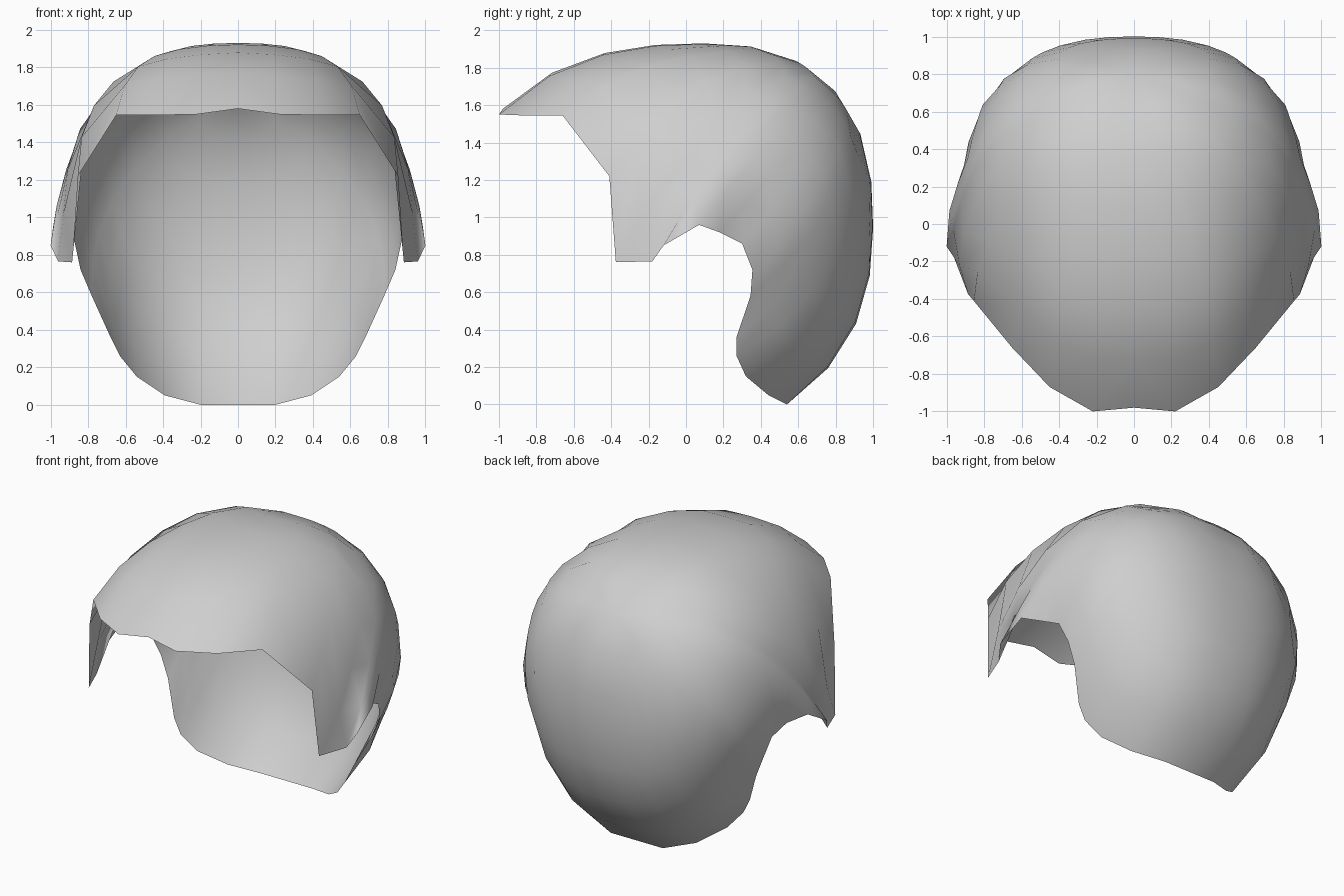
import bpy
import bmesh
from math import sin, cos, atan2, pi
from mathutils import Vector

cube = bpy.data.objects.get("Cube")
if cube:
    bpy.data.objects.remove(cube)

CENTRE = Vector((0, 0.1, 0.98))
POLE = Vector((0, 1, 1)).normalized()   # crown, opposite the face opening
BROW = Vector((0, -1, 1)).normalized()  # towards the brim
SIDE = Vector((1, 0, 0))
ROWS = 7
POWER = 2.45                            # slightly boxy dome

# Left half of the rim: brim, temple, sideburn, ear notch, nape
RIM = [
    (0, -0.98, 1.58), (0.22, -1.0, 1.55), (0.45, -0.87, 1.545),
    (0.65, -0.66, 1.545), (0.855, -0.41, 1.22), (0.885, -0.375, 0.76),
    (0.96, -0.18, 0.765), (1.0, -0.12, 0.85), (0.985, 0.07, 0.96),
    (0.9, 0.18, 0.92), (0.87, 0.3, 0.86), (0.84, 0.355, 0.72),
    (0.78, 0.345, 0.58), (0.68, 0.27, 0.36), (0.63, 0.27, 0.26),
    (0.54, 0.32, 0.15), (0.39, 0.44, 0.05), (0.2, 0.54, 0), (0, 0.54, 0),
]


def dome_radius(d):
    """Distance from the centre to the rounded dome in direction d."""
    taper = 1 - 0.11 * min(1, max(0, -2.5 * d.z))
    length = 0.9 if d.y > 0 else 1.17
    axes = (0.92 * taper, length, 0.95)
    return sum(abs(c / a) ** POWER for c, a in zip(d, axes)) ** (-1 / POWER)


def column(index):
    """Points from just beyond the crown to the rim, flaring near the end."""
    offset = Vector(RIM[index]) - CENTRE
    end = offset.normalized()
    flare = offset.length / dome_radius(end) - 1
    polar = POLE.angle(end)
    turn = atan2(end.dot(SIDE), end.dot(BROW))
    even_turn = pi * index / (len(RIM) - 1)
    for row in range(1, ROWS + 1):
        t = row / ROWS
        # Columns are spread more evenly near the crown
        a = turn + (even_turn - turn) * 0.5 * (1 - t * t)
        around = BROW * cos(a) + SIDE * sin(a)
        d = POLE * cos(t * polar) + around * sin(t * polar)
        yield CENTRE + d * dome_radius(d) * (1 + flare * t ** 6)


# Half shell, as columns fanning out from the crown
bm = bmesh.new()
crown = bm.verts.new(CENTRE + POLE * dome_radius(POLE))
columns = [[crown] + [bm.verts.new(p) for p in column(i)] for i in range(len(RIM))]
for a, b in zip(columns, columns[1:]):
    bm.faces.new((crown, a[1], b[1]))
    for i in range(1, ROWS):
        bm.faces.new((a[i], a[i + 1], b[i + 1], b[i]))
bmesh.ops.recalc_face_normals(bm, faces=bm.faces)
if sum(f.normal.dot(f.calc_center_median() - CENTRE) for f in bm.faces) < 0:
    bmesh.ops.reverse_faces(bm, faces=bm.faces)
bm.verts.index_update()
rows = [[c[i].index for c in columns] for i in range(ROWS + 1)]

mesh = bpy.data.meshes.new("hair_shell")
bm.to_mesh(mesh)
bm.free()
shell = bpy.data.objects.new("hair_shell", mesh)
bpy.context.collection.objects.link(shell)

# Mirrored shell with a thin lining that closes to a sharp rim
group = shell.vertex_groups.new(name="thick")
for i, ids in enumerate(rows):
    group.add(ids, min(1, (ROWS - i) / 2), 'REPLACE')
mirror = shell.modifiers.new("mirror", 'MIRROR')
mirror.use_clip = True
lining = shell.modifiers.new("lining", 'SOLIDIFY')
lining.thickness = 0.035
lining.offset = -1
lining.vertex_group = group.name
lining.use_rim = False

# Plain grey
grey = bpy.data.materials.new("light_grey")
grey.use_nodes = True
colour = (0.62, 0.62, 0.62, 1)
grey.diffuse_color = colour
grey.node_tree.nodes["Principled BSDF"].inputs["Base Color"].default_value = colour
mesh.materials.append(grey)

bpy.ops.object.select_all(action='DESELECT')
shell.select_set(True)
bpy.context.view_layer.objects.active = shell
bpy.ops.object.shade_smooth()
